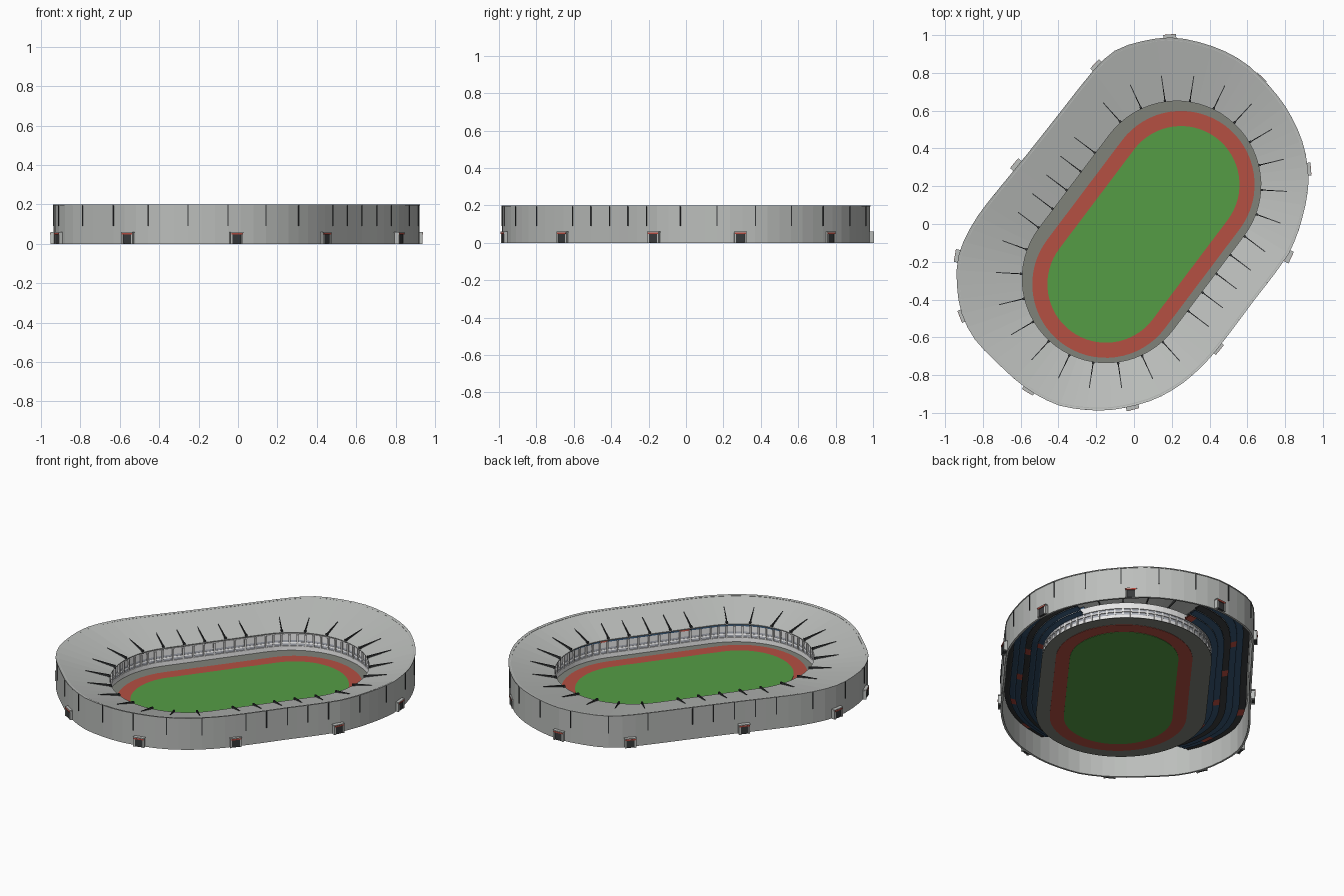
import bpy, bmesh, math
from mathutils import Vector, Matrix
from mathutils.geometry import intersect_line_line_2d

if "Cube" in bpy.data.objects:
    bpy.data.objects.remove(bpy.data.objects["Cube"])

A = math.radians(53)                       # direction of the long axis
U = Vector((math.cos(A), math.sin(A)))


def material(name, rgb):
    m = bpy.data.materials.new(name)
    m.diffuse_color = (*rgb, 1)
    m.use_nodes = True
    m.node_tree.nodes["Principled BSDF"].inputs["Base Color"].default_value = m.diffuse_color
    return m


CONCRETE = material("light concrete", (0.50, 0.515, 0.50))
GROUND = material("ground grey", (0.215, 0.225, 0.195))
GRASS = material("grass green", (0.09, 0.335, 0.06))
TRACK = material("track red", (0.46, 0.08, 0.055))
DARK = material("dark steel", (0.04, 0.043, 0.045))
WHITE = material("white paint", (1.0, 1.0, 1.0))
PANEL = material("panel grey", (0.40, 0.42, 0.47))
BLUE = material("seat blue", (0.035, 0.085, 0.16))
RED = material("sign red", (0.46, 0.07, 0.05))


def capsule(c, h, r, arc=32, line=10):
    """Rounded oblong as a list of (point, outward normal)."""
    out = []
    for sign in (1, -1):
        base = A + (0 if sign == 1 else math.pi)
        for k in range(arc + 1):
            t = base - math.pi / 2 + math.pi * k / arc
            n = Vector((math.cos(t), math.sin(t)))
            out.append((c + U * h * sign + n * r, n))
        n = Vector((math.cos(base + math.pi / 2), math.sin(base + math.pi / 2)))
        for k in range(1, line):
            out.append((c + U * h * sign * (1 - 2 * k / line) + n * r, n))
    return out


def finish(name, bm, mats):
    bmesh.ops.recalc_face_normals(bm, faces=bm.faces)
    me = bpy.data.meshes.new(name)
    bm.to_mesh(me)
    bm.free()
    for m in mats:
        me.materials.append(m)
    ob = bpy.data.objects.new(name, me)
    bpy.context.collection.objects.link(ob)
    return ob


# Outer wall plan, slightly irregular
OUTER = [Vector(p) for p in (
    (.19, .985), (.365, .955), (.535, .885), (.677, .77), (.80, .62), (.885, .45),
    (.918, .29), (.918, .18), (.885, .02), (.815, -.16), (.635, -.40), (.455, -.64),
    (.33, -.78), (.165, -.90), (-.02, -.965), (-.195, -.985), (-.39, -.96),
    (-.56, -.875), (-.71, -.745), (-.84, -.61), (-.915, -.46), (-.937, -.29),
    (-.925, -.16), (-.868, -.03), (-.79, .09), (-.59, .335), (-.40, .575),
    (-.206, .82), (-.10, .915), (.03, .962))]


def rounded(pts):
    """Add one point per edge, bulged along a smooth curve."""
    out, n = [], len(pts)
    for i in range(n):
        a, b, c, d = (pts[(i + k) % n] for k in (-1, 0, 1, 2))
        out += [b, (9 * (b + c) - a - d) / 16]
    return out


OUTER = rounded(OUTER)


def reach(p, n):
    """Distance from p along n to the outer wall."""
    best = 3
    for a, b in zip(OUTER, OUTER[1:] + OUTER[:1]):
        q = intersect_line_line_2d(p, p + n * 3, a, b)
        if q:
            best = min(best, (q - p).length)
    return best


RING = [(p, n, reach(p, n)) for p, n in capsule(Vector((.04, -.042)), .31, .445)]
N = len(RING)
# Beam stations: closer samples on the curved ends, so skip more of them there
STATIONS = [s + k for s in (0, N // 2) for k in list(range(0, 33, 3)) + [34, 36, 38, 40]]


def at(i, frac, off, z):
    p, n, d = RING[i % N]
    q = p + n * (frac * d + off)
    return Vector((q.x, q.y, z))


def sweep(bm, profile, keep=lambda i: True, mat=lambda i: 0):
    """Sweep a closed (fraction, offset, height) profile around the bowl."""
    rows = [[bm.verts.new(at(i, *q)) for q in profile] for i in range(N)]
    m = len(profile)
    for i in range(N):
        if keep(i):
            a, b = rows[i], rows[(i + 1) % N]
            for k in range(m):
                f = bm.faces.new((a[k], b[k], b[(k + 1) % m], a[(k + 1) % m]))
                f.material_index = mat(i)
    bmesh.ops.delete(bm, geom=[v for v in bm.verts if not v.link_faces], context='VERTS')


def box(bm, pos, n, size, mat=0):
    """Box of (along normal, along wall, height) centred at pos."""
    rot = Matrix.Rotation(math.atan2(n.y, n.x), 4, 'Z')
    r = bmesh.ops.create_cube(bm, size=1, matrix=Matrix.Translation(pos) @ rot
                              @ Matrix.Diagonal((*size, 1)))
    for f in {f for v in r['verts'] for f in v.link_faces}:
        f.material_index = mat


# Ground, running track and pitch: nested slabs, each inner one both higher and deeper
def slab(name, pts, low, high, mat):
    bm = bmesh.new()
    f = bm.faces.new([bm.verts.new((p.x, p.y, low)) for p in pts])
    r = bmesh.ops.extrude_face_region(bm, geom=[f])
    bmesh.ops.translate(bm, vec=(0, 0, high - low),
                        verts=[v for v in r['geom'] if isinstance(v, bmesh.types.BMVert)])
    finish(name, bm, [mat])


FIELD = Vector((.05, -.055))
slab("ground", [p + n * .04 for p, n, d in RING], .004, .006, GROUND)
slab("running_track", [p for p, n in capsule(FIELD, .33, .39)], .002, .008, TRACK)
slab("pitch", [p for p, n in capsule(FIELD, .33, .31)], 0, .010, GRASS)

# Outer wall and inward sloping roof
bm = bmesh.new()
sweep(bm, [(1, 0, 0), (1, 0, .197), (1, -.012, .197), (1, -.012, 0)])
finish("outer_wall", bm, [CONCRETE])
bm = bmesh.new()
sweep(bm, [(1, .003, .2), (0, 0, .125), (0, 0, .120), (1, .003, .195)])
finish("roof", bm, [CONCRETE])

# Front barrier of the stands: grey panels in a white frame
bm = bmesh.new()
sweep(bm, [(0, .018, .006), (0, .034, .10), (0, .038, .10), (0, .022, .006)])
finish("barrier_panels", bm, [PANEL])
bm = bmesh.new()
for z, tall in ((.006, .026), (.046, .007), (.066, .038)):
    o = .018 + .016 * (z - .006) / .094
    sweep(bm, [(0, o - .004, z), (0, o - .001, z + tall), (0, o + .010, z + tall), (0, o + .010, z)])
for i in range(N):
    box(bm, at(i, 0, .025, .054), RING[i][1], (.018, .010, .096))
finish("barrier_frame", bm, [WHITE])


# Seating rows along both sides, under the roof
def side(i):
    p = RING[i][0] - FIELD
    return abs(p.dot(U)) < .66


def right_side(i):
    return side(i) and RING[i][1].dot(Vector((U.y, -U.x))) > 0


bm = bmesh.new()
ROWS = 6
for k in range(ROWS):
    f0, f1 = .14 + .13 * k, .14 + .13 * (k + 1)
    z = .075 + .014 * k
    sweep(bm, [(f0, 0, z - .012), (f0, 0, z), (f1, 0, z), (f1, 0, z - .004), (f0, .006, z - .012)],
          side, lambda i: 2 if (i + 5 * k) % 23 == 0 else 1 if k % 3 == 2 else 0)
# Seat strip showing above the barrier on one side
sweep(bm, [(0, .024, .100), (0, .028, .118), (0, .034, .118), (0, .034, .100)], right_side,
      lambda i: 2 if i % 19 == 0 else 0)
finish("seat_rows", bm, [BLUE, DARK, RED])

# Roof beams showing through near the opening, and ribs on the wall
bm = bmesh.new()
for i in STATIONS:
    n, d = RING[i][1:]
    top = .126 + .075 * .14 / d
    tip = [at(i, 0, 0, .116), at(i, 0, 0, .139), at(i, 0, .14, top), at(i, 0, .14, top - .03)]
    w = Vector((-n.y, n.x, 0)) * .0025
    a, b = ([bm.verts.new(q + w * s) for q in tip] for s in (-1, 1))
    bm.faces.new(a)
    bm.faces.new(b)
    for k in range(4):
        bm.faces.new((a[k], a[(k + 1) % 4], b[(k + 1) % 4], b[k]))
    box(bm, at(i, 0, .006, .128), n, (.012, .012, .020))
finish("roof_beams", bm, [DARK])
bm = bmesh.new()
for i in STATIONS:
    box(bm, at(i, 1, .001, .145), RING[i][1], (.005, .005, .108))
finish("wall_ribs", bm, [DARK])

# Entrances around the wall
bm = bmesh.new()
for x, y in ((-.195, .835), (.19, .985), (.665, .765), (.918, .29), (.815, -.17), (.44, -.655),
             (-.01, -.965), (-.555, -.875), (-.905, -.485), (-.93, -.17), (-.62, .31)):
    q = Vector((x, y))
    a, b = min(zip(OUTER, OUTER[1:] + OUTER[:1]), key=lambda e: ((e[0] + e[1]) / 2 - q).length)
    t = (a - b).normalized()
    n = Vector((-t.y, t.x))
    n = n if n.dot(q) > 0 else -n
    w = Vector((t.x, t.y, 0))
    c = Vector((x, y, 0)) + Vector((n.x, n.y, 0)) * .005
    for s in (-1, 1):
        box(bm, c + w * .028 * s + Vector((0, 0, .027)), n, (.024, .010, .054))
    box(bm, c + Vector((0, 0, .058)), n, (.026, .068, .005))
    box(bm, c + Vector((0, 0, .052)), n, (.028, .060, .008), 1)
    box(bm, c + Vector((0, 0, .025)), n, (.018, .046, .048), 2)
finish("entrances", bm, [CONCRETE, RED, DARK])
